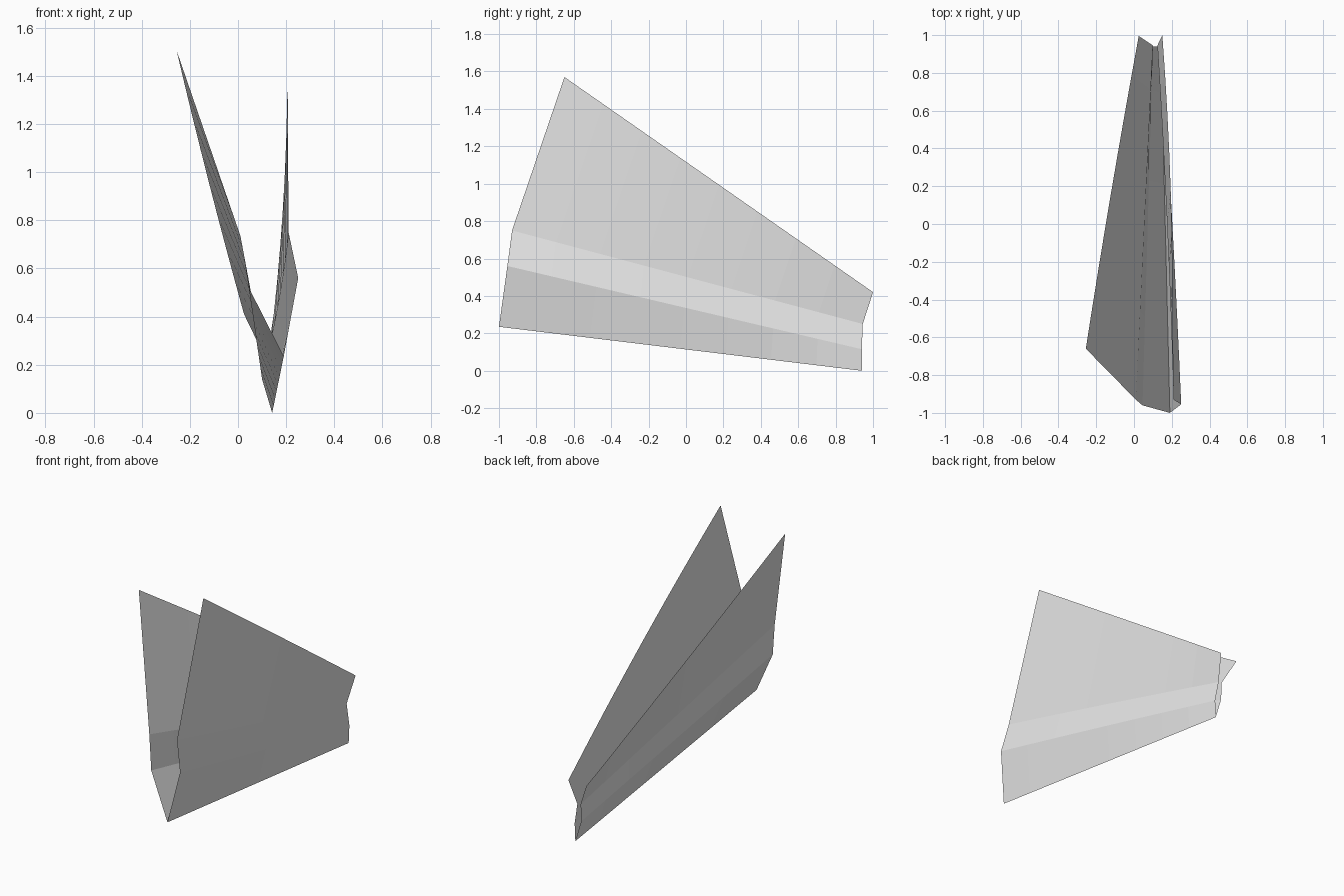
import bpy
import bmesh
from mathutils import Vector

cube = bpy.data.objects.get("Cube")
if cube:
    bpy.data.objects.remove(cube, do_unlink=True)

# Plain paper material
paper = bpy.data.materials.new("pale_grey_paper")
paper.use_nodes = True
grey = (0.8, 0.8, 0.8, 1)
paper.diffuse_color = grey
paper.node_tree.nodes["Principled BSDF"].inputs["Base Color"].default_value = grey

STEPS = 8
KEEL = ((0.19, -1.0, 0.235), (0.142, 0.94, 0.0), 0.0)


def pleated_wing(name, creases, side):
    """Sheet spanned between creases, each given as front end, back end, sideways bow."""
    bm = bmesh.new()
    rows = []
    for front, back, bow in creases:
        row = []
        for i in range(STEPS + 1):
            t = i / STEPS
            p = Vector(front).lerp(Vector(back), t)
            p.x += bow * 4 * t * (1 - t)
            row.append(bm.verts.new(p))
        rows.append(row)
    for low, high in zip(rows, rows[1:]):
        for i in range(STEPS):
            face = bm.faces.new((low[i], low[i + 1], high[i + 1], high[i]))
            face.normal_update()
            if face.normal.x * side < 0:
                face.normal_flip()
    mesh = bpy.data.meshes.new(name)
    bm.to_mesh(mesh)
    bm.free()
    mesh.materials.append(paper)
    obj = bpy.data.objects.new(name, mesh)
    bpy.context.collection.objects.link(obj)
    return obj


# Left wing: keel, lower fold, upper fold, top edge
pleated_wing("left_wing", [
    KEEL,
    ((0.25, -0.955, 0.56), (0.147, 0.94, 0.115), 0.005),
    ((0.21, -0.93, 0.75), (0.124, 0.945, 0.25), 0.008),
    ((0.205, -0.65, 1.57), (0.15, 1.0, 0.42), 0.017),
], 1)

# Right wing: keel, lower fold, upper fold, top edge
pleated_wing("right_wing", [
    KEEL,
    ((0.045, -0.96, 0.52), (0.1, 0.94, 0.14), 0.0),
    ((0.01, -0.93, 0.735), (0.1, 0.945, 0.255), 0.0),
    ((-0.255, -0.66, 1.505), (0.025, 0.995, 0.41), -0.006),
], -1)
